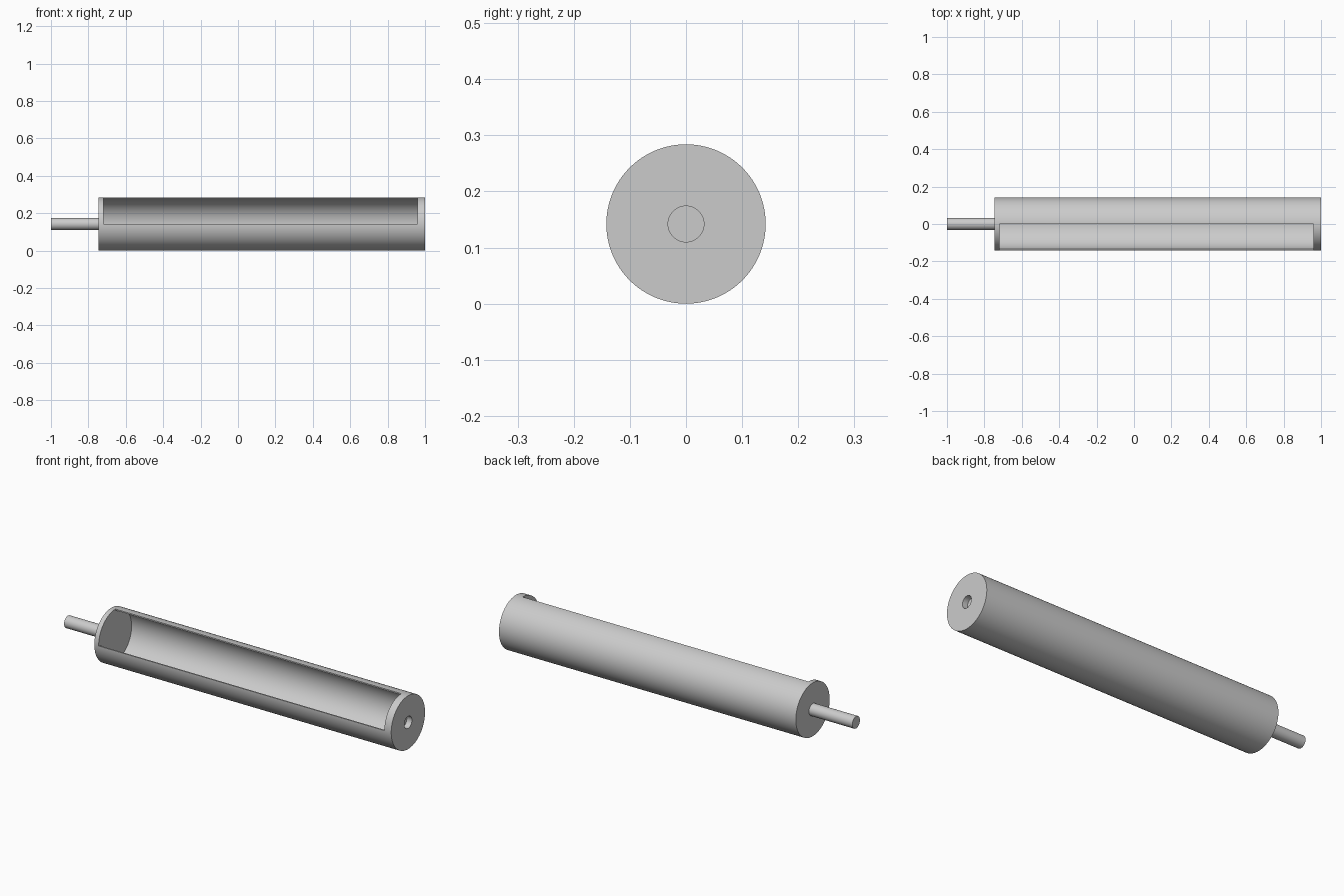
import bpy
import math

if "Cube" in bpy.data.objects:
    bpy.data.objects.remove(bpy.data.objects["Cube"], do_unlink=True)

R = 0.142            # body radius, also the height of the axis
BODY = (-0.745, 1.0)
CAVITY = (-0.72, 0.96)

grey = bpy.data.materials.new("plain_grey")
grey.use_nodes = True
colour = (0.6, 0.6, 0.6, 1)
grey.diffuse_color = colour
grey.node_tree.nodes["Principled BSDF"].inputs["Base Color"].default_value = colour


def rod(name, radius, x0, x1, sides=96):
    """Cylinder lying along x on the common axis."""
    bpy.ops.mesh.primitive_cylinder_add(
        vertices=sides, radius=radius, depth=x1 - x0,
        location=((x0 + x1) / 2, 0, R), rotation=(0, math.pi / 2, 0))
    ob = bpy.context.object
    ob.name = name
    bpy.ops.object.transform_apply(location=True, rotation=True, scale=True)
    ob.data.materials.append(grey)
    return ob


def cut(target, cutter):
    """Subtract the cutter, then discard it."""
    cutter.hide_render = True
    bpy.context.view_layer.objects.active = target
    mod = target.modifiers.new("cut", "BOOLEAN")
    mod.operation = "DIFFERENCE"
    mod.solver = "EXACT"
    mod.object = cutter
    bpy.ops.object.modifier_apply(modifier=mod.name)
    bpy.data.objects.remove(cutter, do_unlink=True)


def smooth(ob):
    bpy.ops.object.select_all(action="DESELECT")
    ob.select_set(True)
    bpy.context.view_layer.objects.active = ob
    bpy.ops.object.shade_smooth_by_angle(angle=math.radians(30))


# Hollow body with closed ends
body = rod("body", R, *BODY)
cut(body, rod("bore_cutter", 0.135, *CAVITY))

# Long window that opens the upper front quarter
bpy.ops.mesh.primitive_cube_add(size=1, location=(sum(CAVITY) / 2, -0.1, R + 0.1))
window = bpy.context.object
window.name = "window_cutter"
window.scale = (CAVITY[1] - CAVITY[0], 0.2, 0.2)
bpy.ops.object.transform_apply(location=True, rotation=True, scale=True)
window.data.materials.append(grey)
cut(body, window)

# Blind socket in the left end
cut(body, rod("socket_cutter", 0.032, 0.97, 1.1, 48))
smooth(body)

# Shaft on the right end
smooth(rod("shaft", 0.032, -1.0, BODY[0] + 0.01, 48))
